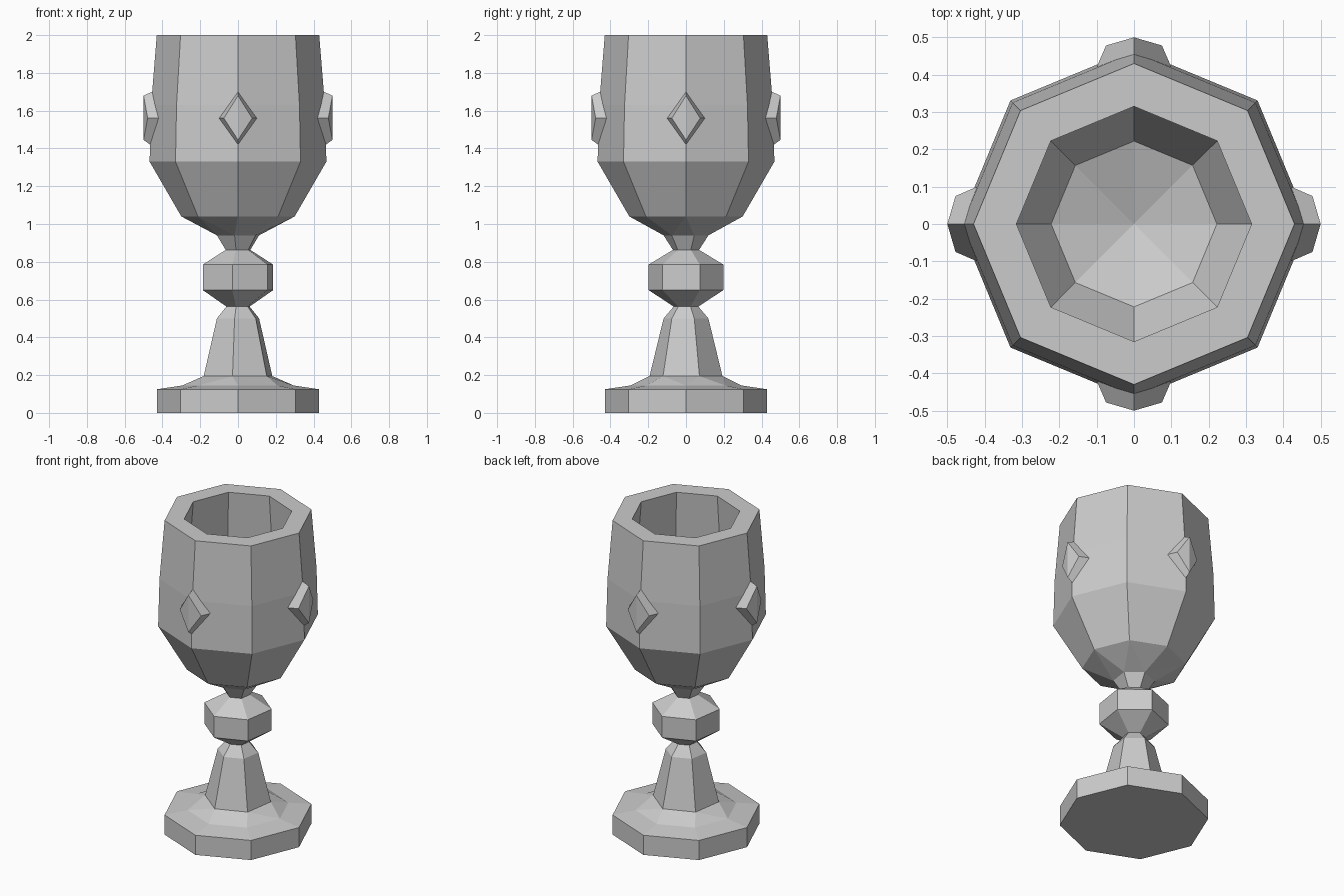
import bpy, bmesh, math

if "Cube" in bpy.data.objects:
    bpy.data.objects.remove(bpy.data.objects["Cube"])

OCT = (8, 0.0)                  # bowl and base cross-section
HEX = (6, math.radians(21.4))   # stem cross-section


def finish(bm, name):
    bmesh.ops.recalc_face_normals(bm, faces=bm.faces[:])
    mesh = bpy.data.meshes.new(name)
    bm.to_mesh(mesh)
    bm.free()
    obj = bpy.data.objects.new(name, mesh)
    bpy.context.collection.objects.link(obj)
    return obj


def join_rings(bm, a, b):
    """Skin two rings; walk both by angle so side counts may differ."""
    na, nb = len(a), len(b)
    if na == nb:
        for k in range(na):
            n = (k + 1) % na
            bm.faces.new((a[k], a[n], b[n], b[k]))
        return

    def angle(ring, k):
        v = ring[k % len(ring)].co
        return math.atan2(v.y, v.x) % math.tau + math.tau * (k // len(ring))
    i = j = 0
    while i < na or j < nb:
        if j == nb or (i < na and angle(a, i + 1) <= angle(b, j + 1)):
            bm.faces.new((a[i % na], a[(i + 1) % na], b[j % nb]))
            i += 1
        else:
            bm.faces.new((a[i % na], b[(j + 1) % nb], b[j % nb]))
            j += 1


def loft(name, rings, cap_start=False, tip=None):
    """rings: (radius, z, section); optional start cap and end point."""
    bm = bmesh.new()
    prev = None
    for r, z, (n, phase) in rings:
        ring = [bm.verts.new((r * math.cos(phase + math.tau * k / n),
                              r * math.sin(phase + math.tau * k / n), z))
                for k in range(n)]
        if prev:
            join_rings(bm, prev, ring)
        elif cap_start:
            bm.faces.new(ring)
        prev = ring
    if tip is not None:
        t = bm.verts.new((0, 0, tip))
        for k in range(len(prev)):
            bm.faces.new((prev[k], prev[(k + 1) % len(prev)], t))
    return finish(bm, name)


# Octagonal foot, blending into the six-sided stem
loft("base", [(0.43, 0, OCT), (0.43, 0.125, OCT), (0.295, 0.145, OCT),
              (0.195, 0.195, HEX)], cap_start=True)

# Tapered stem with knob and neck
loft("stem", [(0.195, 0.195, HEX), (0.12, 0.5, HEX), (0.066, 0.563, HEX),
              (0.2, 0.65, HEX), (0.2, 0.785, HEX), (0.07, 0.863, HEX),
              (0.12, 0.94, HEX)])

# Bowl: outer wall, rim, inner wall and shallow conical floor
loft("bowl", [(0.12, 0.94, HEX), (0.3, 1.04, OCT), (0.468, 1.33, OCT),
              (0.46, 1.63, OCT), (0.43, 2.0, OCT), (0.315, 2.0, OCT),
              (0.345, 1.63, OCT), (0.36, 1.36, OCT), (0.222, 1.11, OCT)],
     tip=1.03)

# Four bevelled diamond studs folded over the bowl's corner edges
for q in range(4):
    bm = bmesh.new()
    back = [bm.verts.new(c) for c in ((0.454, 0, 1.70), (0.42, 0.10, 1.56),
                                      (0.465, 0, 1.42), (0.42, -0.10, 1.56))]
    front = [bm.verts.new(c) for c in ((0.5, 0, 1.68), (0.478, 0.075, 1.56),
                                       (0.5, 0, 1.445), (0.478, -0.075, 1.56))]
    join_rings(bm, back, front)
    for ring in (back, front):
        bm.faces.new((ring[0], ring[1], ring[2]))
        bm.faces.new((ring[0], ring[2], ring[3]))
    finish(bm, f"diamond_stud_{q + 1}").rotation_euler.z = q * math.pi / 2
